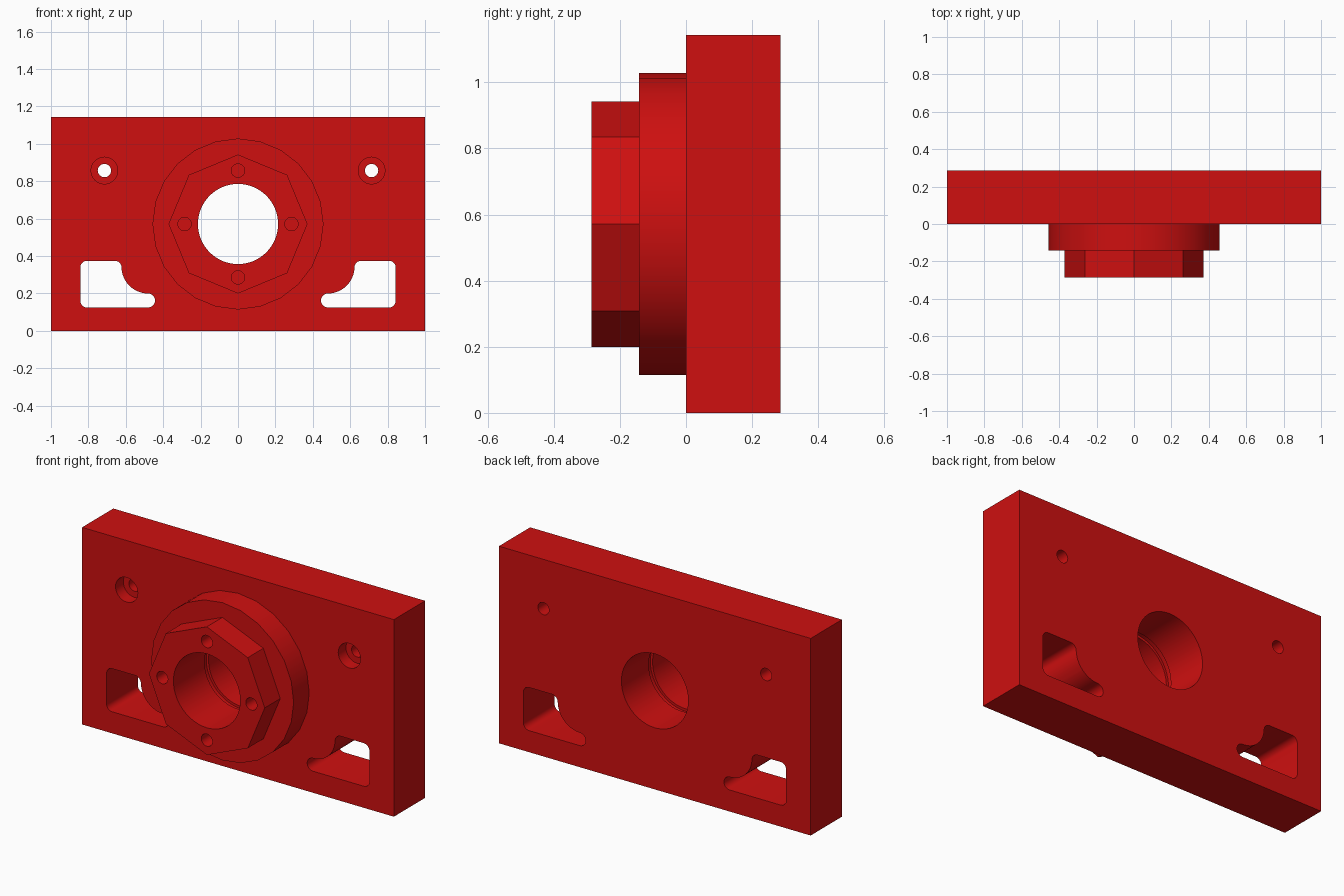
import bpy, bmesh
from math import pi, cos, sin, radians

cube = bpy.data.objects.get("Cube")
if cube:
    bpy.data.objects.remove(cube, do_unlink=True)

U = 1 / 7            # drawing module
T = 2 * U            # plate thickness
MID = 4 * U          # height of the bore axis

red = bpy.data.materials.new("bright red")
red.use_nodes = True
red.diffuse_color = (0.62, 0.005, 0.005, 1)
red.node_tree.nodes["Principled BSDF"].inputs["Base Color"].default_value = red.diffuse_color


def extrude(name, outline, y0, y1):
    """Solid from an (x, z) outline pushed along y."""
    bm = bmesh.new()
    face = bm.faces.new([bm.verts.new((x, y0, z)) for x, z in outline])
    new = bmesh.ops.extrude_face_region(bm, geom=[face])["geom"]
    bmesh.ops.translate(bm, vec=(0, y1 - y0, 0),
                        verts=[g for g in new if isinstance(g, bmesh.types.BMVert)])
    bmesh.ops.recalc_face_normals(bm, faces=bm.faces)
    mesh = bpy.data.meshes.new(name)
    bm.to_mesh(mesh)
    bm.free()
    mesh.materials.append(red)
    ob = bpy.data.objects.new(name, mesh)
    bpy.context.collection.objects.link(ob)
    return ob


def arc(cx, cz, r, a0, a1, n):
    step = radians(a1 - a0) / n
    return [(cx + r * cos(radians(a0) + i * step), cz + r * sin(radians(a0) + i * step))
            for i in range(n + 1)]


def disc(name, x, z, r, y0, y1, n=48):
    return extrude(name, arc(x, z, r, 0, 360, n)[:-1], y0, y1)


def cut(ob, cutters):
    """Subtract every cutter, then discard it."""
    bpy.context.view_layer.objects.active = ob
    for c in cutters:
        c.hide_render = True
        mod = ob.modifiers.new("cut", "BOOLEAN")
        mod.operation, mod.solver, mod.object = "DIFFERENCE", "EXACT", c
        bpy.ops.object.modifier_apply(modifier=mod.name)
        bpy.data.objects.remove(c, do_unlink=True)


def window(side):
    """Rounded opening whose inner upper corner is filled by a convex curve."""
    r = U / 4
    left, right, low, high = 0.445, 0.843, 0.125, 0.375
    slot, inner, bulge = 0.2, 0.623, U
    pts = (arc(right - r, low + r, r, -90, 0, 6)
           + arc(right - r, high - r, r, 0, 90, 6)
           + arc(inner + r, high - r, r, 90, 180, 6)
           + arc(inner - bulge, slot + bulge, bulge, 0, -90, 12)
           + arc(left + r, (low + slot) / 2, (slot - low) / 2, 90, 270, 10))
    return extrude("window_cutter", [(side * x, z) for x, z in pts], -0.1, T + 0.1)


def bore():
    return disc("bore_cutter", 0, MID, 1.5 * U, -1, 1, 64)


# Base plate with bore, ring groove, counterbored holes and windows
plate = extrude("base_plate", [(-1, 0), (1, 0), (1, 8 * U), (-1, 8 * U)], 0, T)
cutters = [bore(), disc("groove_cutter", 0, MID, 1.6 * U, -0.01, U / 4, 64)]
for side in (-1, 1):
    x, z = side * 5 * U, 6 * U
    cutters += [window(side),
                disc("screw_cutter", x, z, U / 4, -0.1, T + 0.1, 24),
                disc("counterbore_cutter", x, z, U / 2, -0.1, U / 2, 32)]
cut(plate, cutters)

# Round flange
flange = disc("round_flange", 0, MID, 3.2 * U, -U, 0, 24)
cut(flange, [bore()])

# Octagonal hub with four blind pin holes
hub = disc("octagonal_hub", 0, MID, 2.6 * U, -T, -U, 8)
pins = [disc("pin_cutter", T * cos(k * pi / 2), MID + T * sin(k * pi / 2),
             U / 4, -1, -U + 0.002, 24) for k in range(4)]
cut(hub, [bore()] + pins)

# Smooth round walls, keep machined edges sharp
bpy.ops.object.select_all(action="DESELECT")
for ob in (plate, flange, hub):
    ob.select_set(True)
bpy.context.view_layer.objects.active = plate
bpy.ops.object.shade_smooth_by_angle(angle=radians(30))
